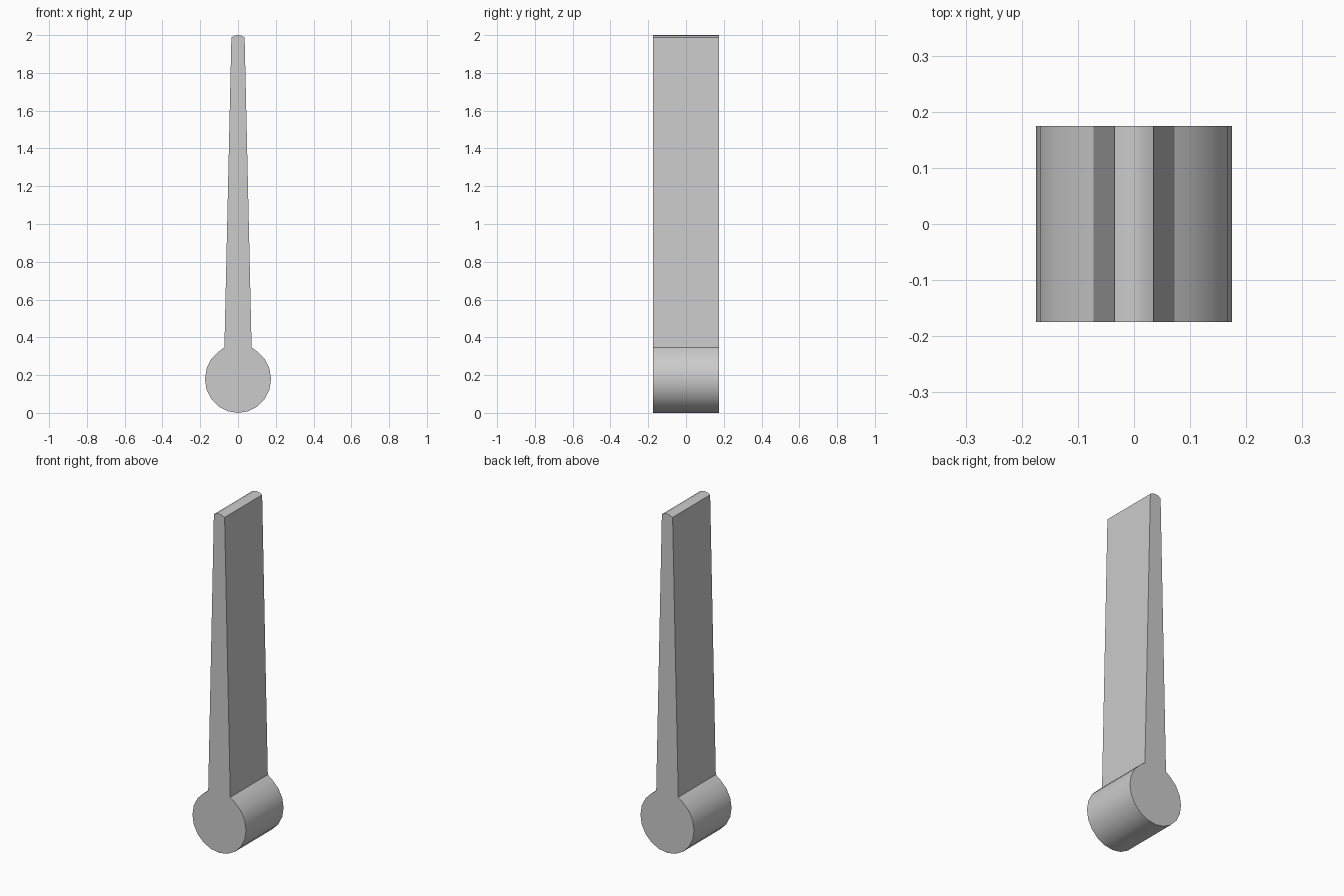
import bpy, bmesh, math

if "Cube" in bpy.data.objects:
    bpy.data.objects.remove(bpy.data.objects["Cube"])

HALF_DEPTH = 0.175
SIDES = 20
RX, RZ, CZ = 0.175, 0.179, 0.179
NECK_X, NECK_Z = 0.072, 0.347

# Outline: round foot, open at the neck, running clockwise from right to left
profile = [(NECK_X, NECK_Z)]
for i in range(3, -14, -1):
    a = 2 * math.pi * i / SIDES
    profile.append((RX * math.cos(a), CZ + RZ * math.sin(a)))
profile.append((-NECK_X, NECK_Z))

# Tapered blade with a slightly crowned tip
profile += [(-0.035, 1.988), (-0.018, 1.997), (0, 2.0), (0.018, 1.997), (0.035, 1.988)]

# Extrude the outline along y
bm = bmesh.new()
face = bm.faces.new([bm.verts.new((x, -HALF_DEPTH, z)) for x, z in profile])
ext = bmesh.ops.extrude_face_region(bm, geom=[face])
verts = [v for v in ext["geom"] if isinstance(v, bmesh.types.BMVert)]
bmesh.ops.translate(bm, verts=verts, vec=(0, 2 * HALF_DEPTH, 0))
bmesh.ops.recalc_face_normals(bm, faces=bm.faces)

mesh = bpy.data.meshes.new("blade_with_round_foot")
bm.to_mesh(mesh)
bm.free()
blade = bpy.data.objects.new("blade_with_round_foot", mesh)
bpy.context.collection.objects.link(blade)

# Smooth the round surfaces, keep the edges sharp
bpy.context.view_layer.objects.active = blade
blade.select_set(True)
bpy.ops.object.shade_smooth_by_angle(angle=math.radians(25))
